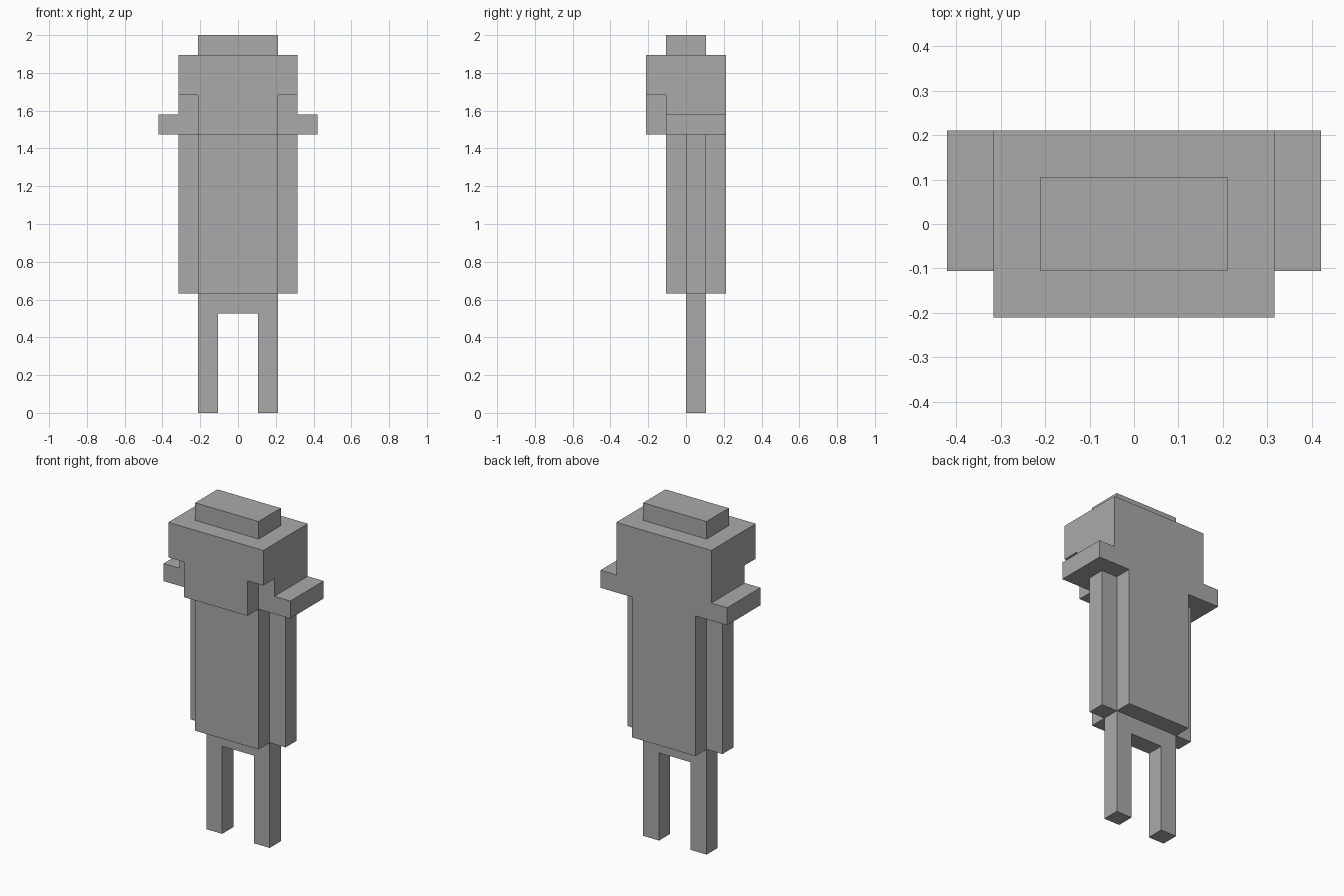
import bpy
import bmesh

U = 2 / 19  # one block of the grid

cube = bpy.data.objects.get("Cube")
if cube:
    bpy.data.objects.remove(cube, do_unlink=True)

grey = bpy.data.materials.new("plain grey")
grey.use_nodes = True
colour = (0.4, 0.4, 0.4, 1)
grey.diffuse_color = colour
grey.node_tree.nodes["Principled BSDF"].inputs["Base Color"].default_value = colour


def block(name, x, y, z):
    """Flat-faced box spanning the given ranges, in grid blocks."""
    mesh = bpy.data.meshes.new(name)
    bm = bmesh.new()
    bmesh.ops.create_cube(bm, size=1)
    for v in bm.verts:
        v.co = [U * (r[0] if c < 0 else r[1]) for c, r in zip(v.co, (x, y, z))]
    bm.to_mesh(mesh)
    bm.free()
    mesh.materials.append(grey)
    obj = bpy.data.objects.new(name, mesh)
    bpy.context.collection.objects.link(obj)
    return obj


def pair(name, x, y, z):
    """The same box on the left (+x) and on the right."""
    block("left_" + name, x, y, z)
    block("right_" + name, (-x[1], -x[0]), y, z)


# Legs and hips
pair("leg", (1, 2), (0, 1), (0, 5))
block("hips", (-2, 2), (0, 1), (5, 6))

# Body and arms
block("torso", (-2, 2), (-1, 2), (6, 14))
pair("arm", (2, 3), (0, 1), (6, 14))

# Head: narrow chin in front, wide brow above, raised crown on top
block("lower_head", (-3, 3), (-1, 2), (14, 16))
block("chin", (-2, 2), (-2, -1), (14, 16))
block("upper_head", (-3, 3), (-2, 2), (16, 18))
block("crown", (-2, 2), (-1, 1), (18, 19))

# Flat ledges sticking out at the sides
pair("side_ledge", (3, 4), (-1, 2), (14, 15))
